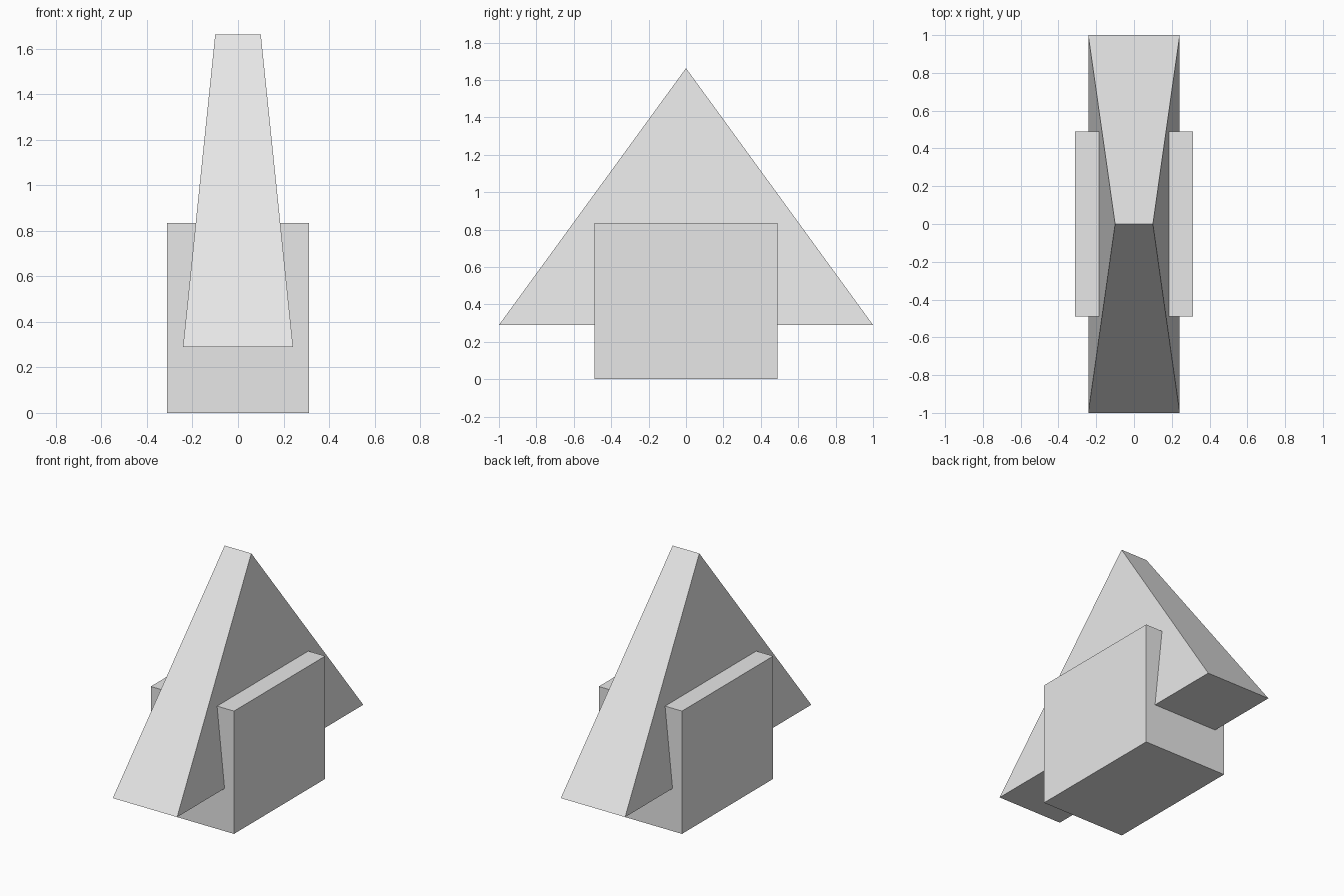
import bpy
import bmesh

cube = bpy.data.objects.get("Cube")
if cube:
    bpy.data.objects.remove(cube, do_unlink=True)

# Single plain grey
grey = bpy.data.materials.new("light_grey")
grey.use_nodes = True
colour = (0.8, 0.8, 0.8, 1)
grey.diffuse_color = colour
grey.node_tree.nodes["Principled BSDF"].inputs["Base Color"].default_value = colour


def add_block(name, half_x, half_y, bottom, top, top_x=None, top_y=None):
    """Box whose top may taper, down to a ridge when top_y is zero."""
    top_x = half_x if top_x is None else top_x
    top_y = half_y if top_y is None else top_y
    bm = bmesh.new()
    bmesh.ops.create_cube(bm, size=2)
    for v in bm.verts:
        upper = v.co.z > 0
        v.co.x *= top_x if upper else half_x
        v.co.y *= top_y if upper else half_y
        v.co.z = top if upper else bottom
    bmesh.ops.remove_doubles(bm, verts=bm.verts[:], dist=0.0001)
    bmesh.ops.recalc_face_normals(bm, faces=bm.faces[:])
    mesh = bpy.data.meshes.new(name)
    bm.to_mesh(mesh)
    bm.free()
    mesh.materials.append(grey)
    obj = bpy.data.objects.new(name, mesh)
    bpy.context.collection.objects.link(obj)
    return obj


# Rectangular base block
add_block("base_block", 0.313, 0.49, 0, 0.835)

# Tapered triangular wedge passing through the block
add_block("tapered_wedge", 0.242, 1.0, 0.29, 1.663, top_x=0.1, top_y=0)
